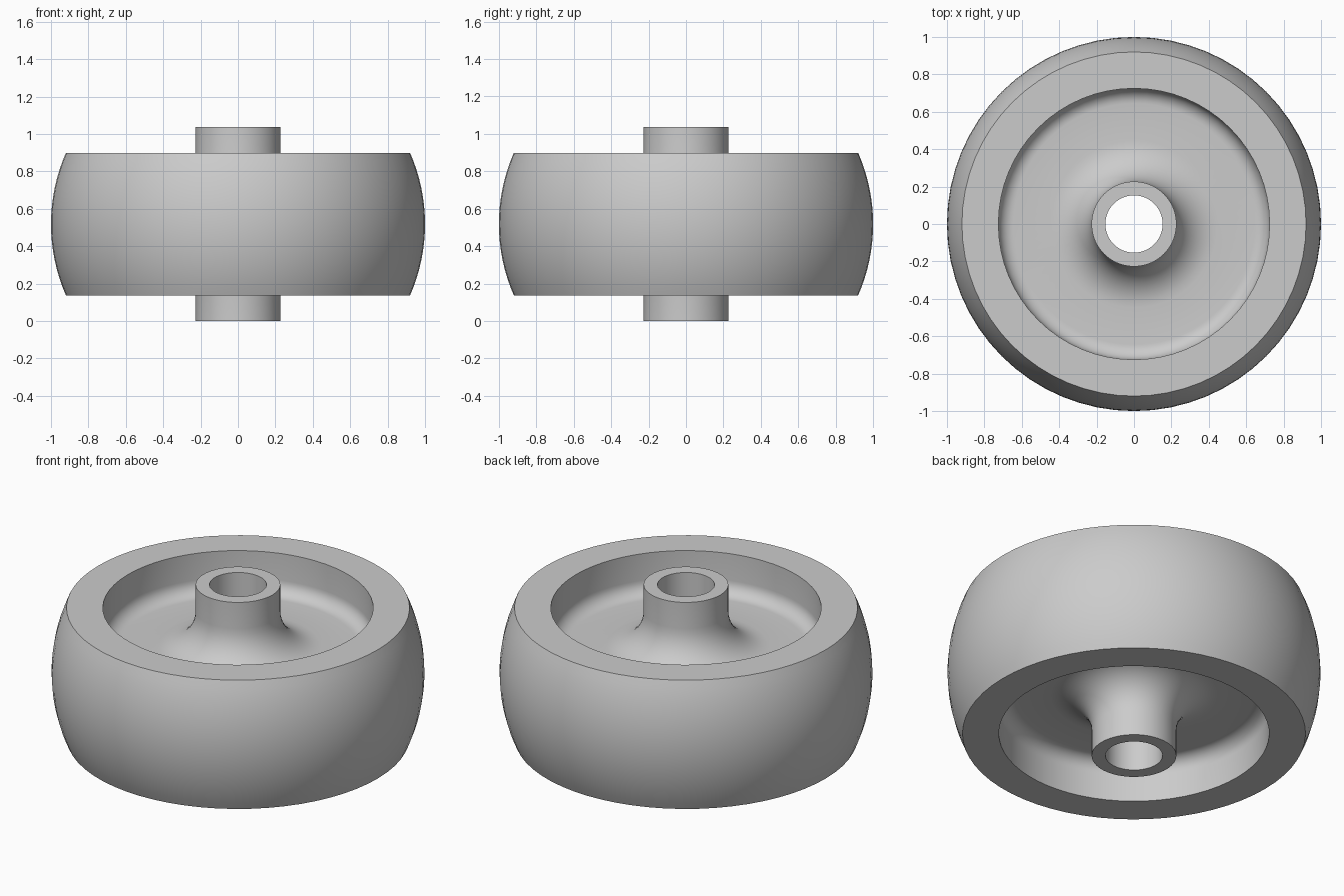
import bpy, bmesh
from math import sin, cos, pi, radians, asin, tau

cube = bpy.data.objects.get("Cube")
if cube:
    bpy.data.objects.remove(cube, do_unlink=True)

MID = 0.518       # height of the mirror plane
HUB_H, RIM_H = 0.518, 0.381   # half heights
BORE_R, HUB_R = 0.153, 0.227
INNER_R, EDGE_R = 0.725, 0.92
WEB_H = 0.143     # half thickness of the web
HUB_FILLET, RIM_FILLET = 0.22, 0.08

# Radius of the bulging tread, from its width and rise
RISE = 1 - EDGE_R
CROWN = (RIM_H ** 2 + RISE ** 2) / (2 * RISE)


def arc(cx, cz, radius, start, end, steps):
    """Points along an arc in the radius/height plane, angles in degrees."""
    angles = [radians(start + (end - start) * i / steps) for i in range(steps + 1)]
    return [(cx + radius * cos(a), cz + radius * sin(a)) for a in angles]


# Upper half of the section: bore, hub, filleted web, rim, tread
tread_angle = asin(RIM_H / CROWN) * 180 / pi
upper = [(BORE_R, HUB_H), (HUB_R, HUB_H)]
upper += arc(HUB_R + HUB_FILLET, WEB_H + HUB_FILLET, HUB_FILLET, 180, 270, 10)
upper += arc(INNER_R - RIM_FILLET, WEB_H + RIM_FILLET, RIM_FILLET, 270, 360, 8)
upper += [(INNER_R, RIM_H)]
upper += arc(1 - CROWN, 0, CROWN, tread_angle, 0, 8)

# Mirror it into a closed section
section = upper + [(r, -z) for r, z in reversed(upper[:-1])]

# Revolve the section about the axle
bm = bmesh.new()
verts = [bm.verts.new((r, 0, z + MID)) for r, z in section]
edges = [bm.edges.new((a, b)) for a, b in zip(verts, verts[1:] + verts[:1])]
bmesh.ops.spin(bm, geom=verts + edges, cent=(0, 0, 0), axis=(0, 0, 1),
               angle=tau, steps=64, use_merge=True)
bmesh.ops.remove_doubles(bm, verts=bm.verts, dist=0.0001)
bmesh.ops.recalc_face_normals(bm, faces=bm.faces)
mesh = bpy.data.meshes.new("wheel")
bm.to_mesh(mesh)
bm.free()

# Plain grey material
grey = bpy.data.materials.new("light grey")
grey.use_nodes = True
colour = (0.6, 0.6, 0.6, 1)
grey.diffuse_color = colour
grey.node_tree.nodes["Principled BSDF"].inputs["Base Color"].default_value = colour
mesh.materials.append(grey)

wheel = bpy.data.objects.new("wheel", mesh)
bpy.context.collection.objects.link(wheel)
bpy.ops.object.select_all(action='DESELECT')
wheel.select_set(True)
bpy.context.view_layer.objects.active = wheel
bpy.ops.object.shade_smooth_by_angle(angle=radians(30))
